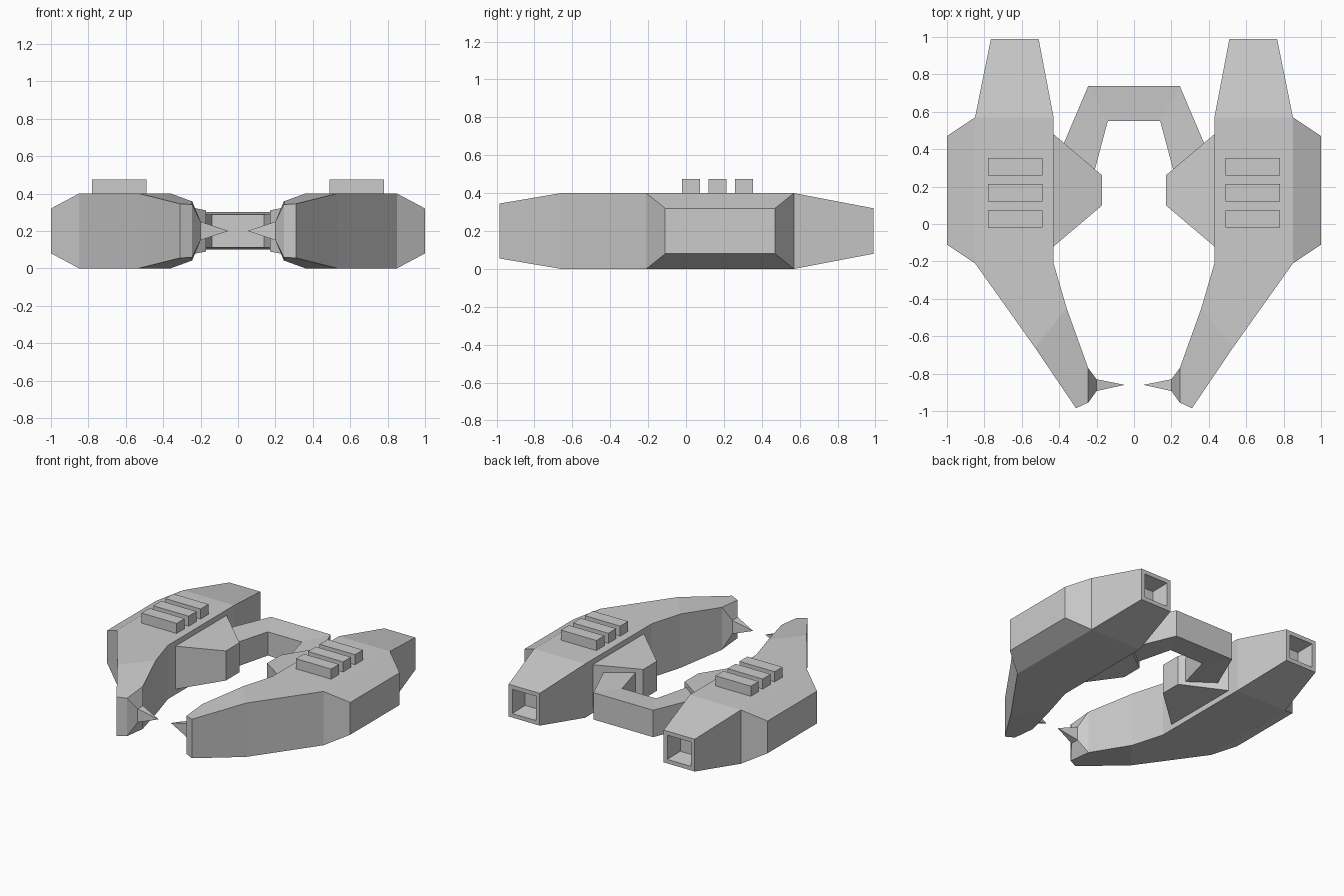
import bpy, bmesh

if "Cube" in bpy.data.objects:
    bpy.data.objects.remove(bpy.data.objects["Cube"])


def loft(name, rings, mirror=True):
    """Skin a list of equally sized point rings, cap both ends, mirror in x."""
    bm = bmesh.new()
    loops = [[bm.verts.new(p) for p in ring] for ring in rings]
    n = len(loops[0])
    for a, b in zip(loops, loops[1:]):
        for i in range(n):
            j = (i + 1) % n
            bm.faces.new((a[i], a[j], b[j], b[i]))
    bm.faces.new(loops[0])
    bm.faces.new(loops[-1][::-1])
    bmesh.ops.remove_doubles(bm, verts=bm.verts, dist=0.0001)
    bmesh.ops.recalc_face_normals(bm, faces=bm.faces)
    mesh = bpy.data.meshes.new(name)
    bm.to_mesh(mesh)
    bm.free()
    obj = bpy.data.objects.new(name, mesh)
    bpy.context.collection.objects.link(obj)
    if mirror:
        obj.modifiers.new("Mirror", 'MIRROR').use_mirror_merge = False
    return obj


def section(inner, outer, h_in, h_out=None):
    """Upright four-sided section between two plan points, centred on z = 0.2."""
    h_out = h_in if h_out is None else h_out
    return [(*inner, 0.2 - h_in), (*outer, 0.2 - h_out),
            (*outer, 0.2 + h_out), (*inner, 0.2 + h_in)]


def side_rect(x, y0, y1, half):
    """Rectangle facing sideways at a given x."""
    return section((x, y0), (x, y1), half)


# Main hull: recessed exhaust at the back, curved-in claw at the front
loft("hull", [
    section((0.555, 0.86), (0.72, 0.86), 0.075),
    section((0.54, 0.99), (0.735, 0.99), 0.09),
    section((0.51, 0.99), (0.765, 0.99), 0.12),
    section((0.43, 0.57), (0.85, 0.57), 0.2),
    section((0.43, -0.21), (0.85, -0.21), 0.2),
    section((0.36, -0.45), (0.53, -0.66), 0.2),
    section((0.245, -0.77), (0.31, -0.985), 0.158, 0.145),
    section((0.245, -0.955), (0.31, -0.985), 0.141, 0.145),
])

# Bevelled armour block on the outer side
loft("outer_side_block", [side_rect(0.85, -0.21, 0.57, 0.2),
                          side_rect(1.0, -0.11, 0.47, 0.12)])

# Tapered pod on the inner side
loft("inner_pod", [side_rect(0.43, -0.12, 0.48, 0.16),
                   side_rect(0.17, 0.1, 0.26, 0.11)])

# Spike on the claw tip
loft("claw_spike", [
    section((0.245, -0.955), (0.245, -0.77), 0.141, 0.158),
    side_rect(0.2, -0.893, -0.83, 0.05),
    side_rect(0.05, -0.86, -0.86, 0.0),
])

# Angled bridge joining the two halves
half = [((0.14, 0.55), (0.245, 0.737)), ((0.215, 0.27), (0.38, 0.42))]
bridge = [section(*half[1], 0.09, 0.1), section(*half[0], 0.088, 0.1)]
bridge += [[(-x, y, z) for x, y, z in ring] for ring in reversed(bridge)]
loft("bridge", bridge, mirror=False)

# Three raised vents on each hull
for k in range(3):
    y = -0.02 + 0.14 * k
    loft(f"vent_{k + 1}", [
        [(0.49, y, z), (0.78, y, z), (0.78, y + 0.093, z), (0.49, y + 0.093, z)]
        for z in (0.39, 0.475)])
